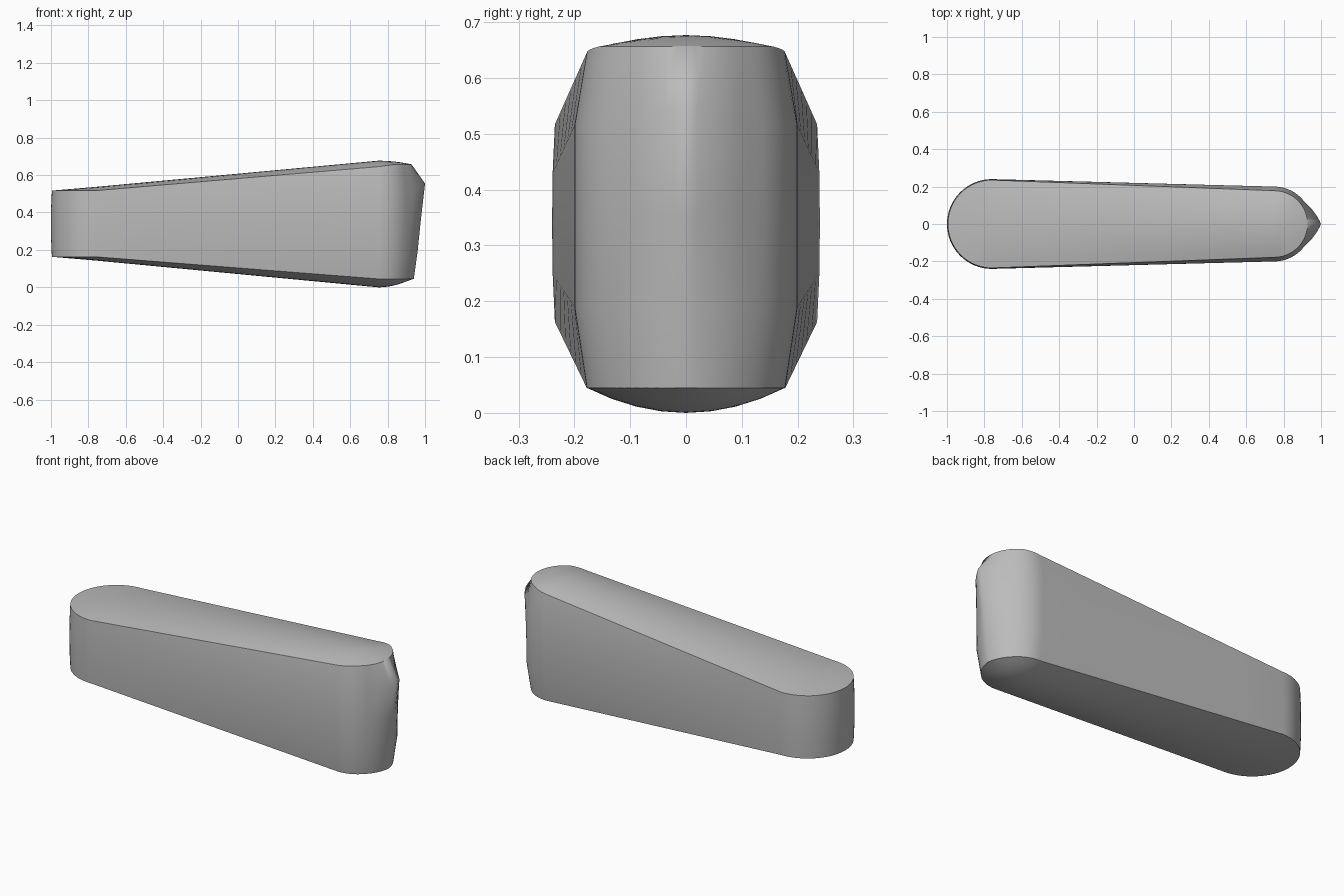
import bpy, bmesh
from math import sin, cos, pi

if "Cube" in bpy.data.objects:
    bpy.data.objects.remove(bpy.data.objects["Cube"])

grey = bpy.data.materials.new("plain grey")
grey.use_nodes = True
grey.diffuse_color = (0.5, 0.5, 0.5, 1)
grey.node_tree.nodes["Principled BSDF"].inputs["Base Color"].default_value = grey.diffuse_color

NOSE_X, TAIL_X = 0.75, -0.76
ARC, STRAIGHT, CROSS = 16, 6, 8

# Wall rings, bottom to top: nose height, nose radius, tail height, tail radius, nose point
RINGS = [(0.045, 0.178, 0.163, 0.235, 0.012),
         (0.19, 0.2, 0.25, 0.239, 0.01),
         (0.355, 0.2, 0.34, 0.24, 0.027),
         (0.515, 0.2, 0.43, 0.239, 0.05),
         (0.645, 0.178, 0.517, 0.235, 0.0)]

# Stations run from the nose tip along one side to the tail tip: (blend, angle)
stations = [(0, pi / 2 * (1 - i / ARC)) for i in range(ARC)]
stations += [(i / STRAIGHT, 0) for i in range(STRAIGHT + 1)]
stations += [(1, pi / 2 * i / ARC) for i in range(1, ARC + 1)]


def wall_point(station, ring):
    """Point on the +y half of a wall ring."""
    t, a = station
    nz, nr, tz, tr, point = ring
    r = nr + (tr - nr) * t
    x = NOSE_X + (TAIL_X - NOSE_X) * t
    y = r * cos(a)
    z = nz + (tz - nz) * t
    if t == 0:
        pull = max(0, 1 - y / 0.12) if a > 0 else 0
        x += r * sin(a) + point * pull
        if ring == RINGS[3]:
            z += 0.04 * pull
        if ring == RINGS[4]:
            z += 0.012 * min(1, 2 * sin(a))
    elif t == 1:
        x -= r * sin(a)
    return x, y, z


def crown(station, top):
    """Bulge of the top or bottom along the centre line."""
    t, a = station
    if t == 1:
        return (0.02 if top else -0.02) * (1 - sin(a))
    if top:
        nose = 0.657 + 0.02 * cos(a) ** 2 - 0.645 - 0.012 * min(1, 2 * sin(a))
        return nose + (0.02 - nose) * t
    nose = -0.045 * cos(a) ** 2
    return nose + (-0.02 - nose) * t


bm = bmesh.new()
last = len(stations) - 1

# Side walls: each ring is the +y half followed by its mirrored half
loops = []
for ring in RINGS:
    half = [wall_point(s, ring) for s in stations]
    half[0] = (half[0][0], 0, half[0][2])
    half[last] = (half[last][0], 0, half[last][2])
    mirrored = [(x, -y, z) for x, y, z in half[1:last]][::-1]
    loops.append([bm.verts.new(p) for p in half + mirrored])
n = len(loops[0])
for low, high in zip(loops, loops[1:]):
    for i in range(n):
        j = (i + 1) % n
        bm.faces.new((low[i], low[j], high[j], high[i]))

# Crowned top and bottom, built as cross strips between the two sides
for loop, top in ((loops[0], False), (loops[-1], True)):
    rows = []
    for k, s in enumerate(stations):
        if k in (0, last):
            rows.append([loop[k]] * (CROSS + 1))
            continue
        x, y, z = loop[k].co
        row = [loop[k]]
        for c in range(1, CROSS):
            f = 1 - 2 * c / CROSS
            row.append(bm.verts.new((x, y * f, z + crown(s, top) * (1 - f * f))))
        rows.append(row + [loop[n - k]])
    for a, b in zip(rows, rows[1:]):
        for c in range(CROSS):
            corners = list(dict.fromkeys((a[c], b[c], b[c + 1], a[c + 1])))
            bm.faces.new(corners)

bmesh.ops.recalc_face_normals(bm, faces=bm.faces)
mesh = bpy.data.meshes.new("tapered_body")
bm.to_mesh(mesh)
bm.free()
mesh.materials.append(grey)
body = bpy.data.objects.new("tapered_body", mesh)
bpy.context.collection.objects.link(body)

bpy.ops.object.select_all(action="DESELECT")
body.select_set(True)
bpy.context.view_layer.objects.active = body
bpy.ops.object.shade_smooth_by_angle(angle=pi / 4)
